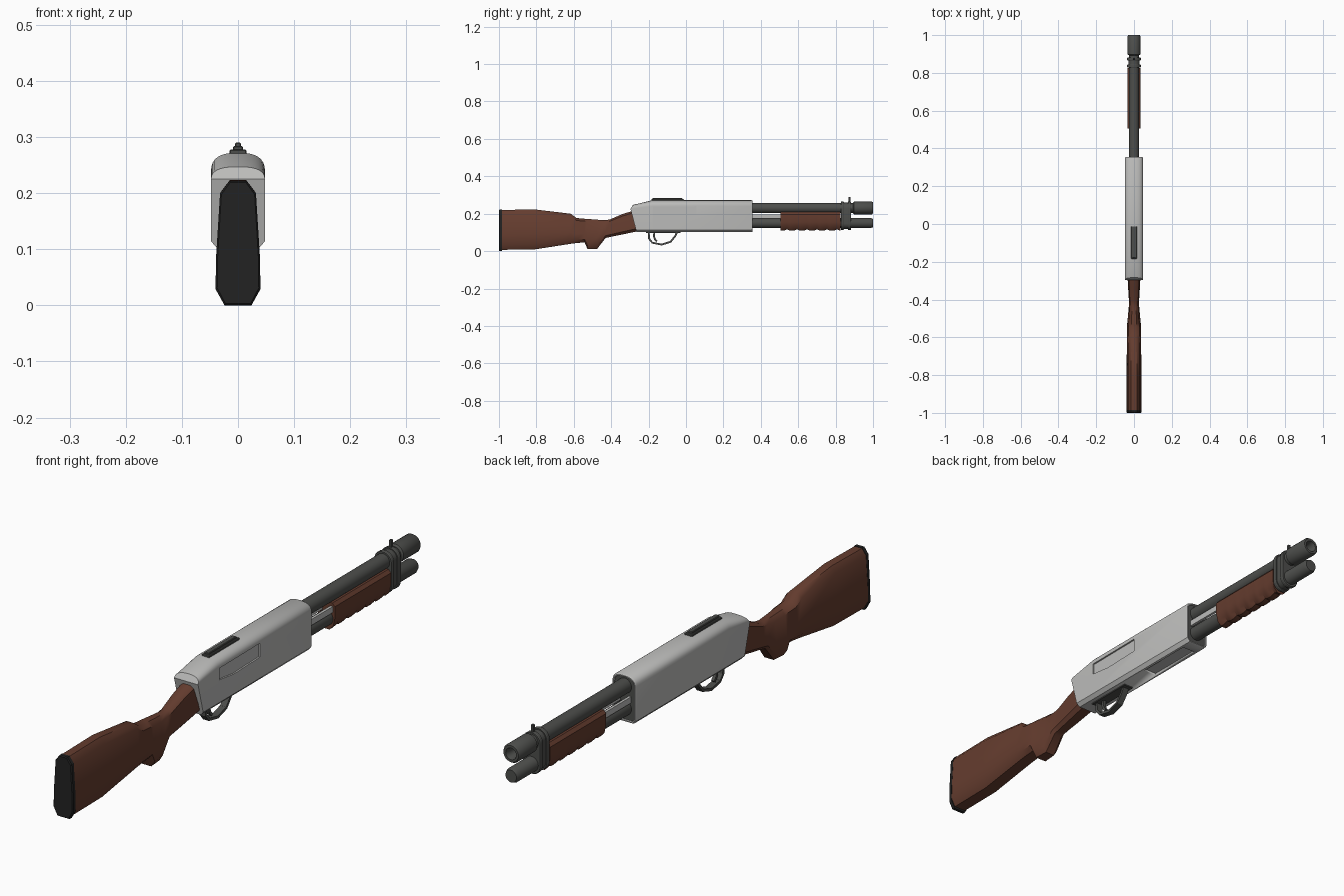
import bpy, bmesh, math
from mathutils import Vector

if "Cube" in bpy.data.objects:
    bpy.data.objects.remove(bpy.data.objects["Cube"])


def material(name, rgb):
    m = bpy.data.materials.new(name)
    m.diffuse_color = (*rgb, 1)
    m.use_nodes = True
    m.node_tree.nodes["Principled BSDF"].inputs["Base Color"].default_value = m.diffuse_color
    return m


STEEL = material("light steel", (0.50, 0.50, 0.49))
GUN = material("dark gunmetal", (0.075, 0.077, 0.072))
WOOD = material("brown wood", (0.13, 0.046, 0.028))
RUBBER = material("black rubber", (0.016, 0.016, 0.016))


def finish(name, bm, mats, angle=30):
    bmesh.ops.recalc_face_normals(bm, faces=bm.faces)
    me = bpy.data.meshes.new(name)
    bm.to_mesh(me)
    bm.free()
    for m in mats:
        me.materials.append(m)
    ob = bpy.data.objects.new(name, me)
    bpy.context.collection.objects.link(ob)
    bpy.ops.object.select_all(action='DESELECT')
    ob.select_set(True)
    bpy.context.view_layer.objects.active = ob
    bpy.ops.object.shade_smooth_by_angle(angle=math.radians(angle))
    return ob


def skin(bm, rings, caps=True, closed=False):
    """Join a series of equal point rings with quads."""
    vs = [[bm.verts.new(p) for p in r] for r in rings]
    n = len(vs[0])
    pairs = list(zip(vs, vs[1:])) + ([(vs[-1], vs[0])] if closed else [])
    for a, b in pairs:
        for i in range(n):
            j = (i + 1) % n
            bm.faces.new((a[i], a[j], b[j], b[i]))
    if caps and not closed:
        bm.faces.new(vs[0])
        bm.faces.new(vs[-1])
    return vs


def loft(name, rings, mat, angle=30):
    bm = bmesh.new()
    skin(bm, rings)
    return finish(name, bm, [mat], angle)


def mirrored(half, y):
    """Half outline (x, z) on the +x side -> full ring at y."""
    return [Vector((x, y, z)) for x, z in half] + \
           [Vector((-x, y, z)) for x, z in reversed(half)]


def lathe(name, profile, z, mat, n=24):
    rings = [[Vector((r * math.cos(2 * math.pi * i / n), y,
                      z + r * math.sin(2 * math.pi * i / n))) for i in range(n)]
             for r, y in profile]
    return loft(name, rings, mat, 35)


def box(name, lo, hi, mat, bevel=0.0):
    bm = bmesh.new()
    bmesh.ops.create_cube(bm, size=1)
    for v in bm.verts:
        v.co = Vector([a + (b - a) * (c + 0.5) for a, b, c in zip(lo, hi, v.co)])
    if bevel:
        bmesh.ops.bevel(bm, geom=bm.edges[:], offset=bevel, segments=1, affect='EDGES')
    return finish(name, bm, [mat])


# Receiver: slab sides, rounded crown, sloping rear
def receiver_half(side_top, crown):
    arc = [(0.048 * math.cos(t) ** 0.75, side_top + (crown - side_top) * math.sin(t) ** 0.85)
           for t in [math.pi / 2 * k / 8 for k in range(8)]]
    return [(0.036, 0.101), (0.048, 0.114)] + arc + [(0.004, crown)]


rear = mirrored(receiver_half(0.225, 0.247), 0)
for p in rear:
    p.y = -0.297 + (p.z - 0.225) * 0.6 if p.z > 0.225 else -0.265 - (p.z - 0.105) * 0.266
full = receiver_half(0.24, 0.272)
lip = [(x * 0.94, 0.185 + (z - 0.185) * 0.96) for x, z in full]
bm = bmesh.new()
vs = skin(bm, [rear, mirrored(full, -0.18), mirrored(full, 0.349), mirrored(lip, 0.356)], caps=False)
r = vs[0]
bm.faces.new(r[:3] + r[-3:])
bm.faces.new(r[2:-2])
front = bm.faces.new(vs[-1])
bmesh.ops.recalc_face_normals(bm, faces=bm.faces)
bmesh.ops.inset_region(bm, faces=[front], thickness=0.004)
bmesh.ops.inset_region(bm, faces=[front], thickness=0.001, depth=-0.006)
front.material_index = 1
receiver = finish("receiver", bm, [STEEL, GUN])

# Ejection port (right side) and loading port (underside)
port = [(-0.175, 0.238), (0.057, 0.24), (0.057, 0.19), (-0.09, 0.186), (-0.175, 0.196)]
cutters = [
    loft("ejection_port_cutter", [[Vector((x, y, z)) for y, z in port] for x in (0.042, 0.07)], STEEL),
    box("loading_port_cutter", (-0.027, 0.09, 0.08), (0.027, 0.31, 0.109), STEEL)]
for c in cutters:
    c.hide_render = True
    c.hide_viewport = True
    m = receiver.modifiers.new("port", 'BOOLEAN')
    m.operation = 'DIFFERENCE'
    m.object = c


# Stock: ten-sided loft (y, top, bottom, half width) with grip spur
SHAPE = [(0.6, 0), (1, 0.13), (0.98, 0.38), (0.8, 0.9), (0.38, 1)]


def stock_ring(y, top, bottom, w):
    return mirrored([(w * a, bottom + (top - bottom) * b) for a, b in SHAPE], y)


loft("stock", [stock_ring(*s) for s in (
    (-0.984, 0.220, 0.007, 0.039), (-0.81, 0.223, 0.009, 0.039), (-0.617, 0.200, 0.039, 0.038),
    (-0.585, 0.177, 0.043, 0.038), (-0.542, 0.173, 0.047, 0.037), (-0.527, 0.172, 0.011, 0.036),
    (-0.475, 0.168, 0.012, 0.031), (-0.43, 0.165, 0.070, 0.027), (-0.405, 0.170, 0.076, 0.027),
    (-0.34, 0.198, 0.089, 0.031), (-0.25, 0.226, 0.108, 0.036))], WOOD, 40)
loft("butt_pad", [stock_ring(*s) for s in (
    (-1.0, 0.219, 0.003, 0.037), (-0.996, 0.222, 0.0, 0.040), (-0.984, 0.222, 0.0, 0.040))], RUBBER)

# Barrel with hollow thicker muzzle, and magazine tube
lathe("barrel", [(0.027, 0.34), (0.027, 0.90)], 0.23, GUN)
lathe("muzzle", [(0.027, 0.893), (0.034, 0.898), (0.034, 0.994), (0.030, 1.0), (0.021, 1.0),
                 (0.017, 0.985), (0.015, 0.93)], 0.231, GUN)
lathe("magazine_tube", [(0.027, 0.34), (0.027, 0.988), (0.022, 1.0)], 0.15, GUN)

# Action bars beside the tube
for s, side in ((1, "right"), (-1, "left")):
    box("action_bar_" + side, (min(s * 0.016, s * 0.026), 0.345, 0.174),
        (max(s * 0.016, s * 0.026), 0.52, 0.196), STEEL)

# Pump grip with scalloped underside
PUMP = [(0.024, 0.208), (0.034, 0.197), (0.034, 0.155), (0.027, 0.124), (0.012, 0.109)]
rings = []
for i in range(19):
    k = (0.86 if i % 3 == 2 else 1.0)
    rings.append(mirrored([(x * (k if z < 0.15 else 1), 0.16 + (z - 0.16) * (k if z < 0.15 else 1))
                           for x, z in PUMP], 0.505 + 0.32 * i / 18))
loft("pump_grip", rings, WOOD, 35)


# Barrel clamp: two capsule-shaped bands on a slimmer core
def capsule(rad, y):
    n = 12
    return [Vector((rad * math.cos(math.pi * i / n), y, 0.229 + rad * math.sin(math.pi * i / n)))
            for i in range(n + 1)] + \
           [Vector((-rad * math.cos(math.pi * i / n), y, 0.149 - rad * math.sin(math.pi * i / n)))
            for i in range(n + 1)]


for name, rad, a, b in (("clamp_rear_band", 0.036, 0.828, 0.844),
                        ("clamp_front_band", 0.036, 0.866, 0.882),
                        ("clamp_core", 0.030, 0.835, 0.875)):
    loft(name, [capsule(rad - 0.002, a), capsule(rad, a + 0.003),
                capsule(rad, b - 0.003), capsule(rad - 0.002, b)], GUN)

# Sights
box("front_sight_post", (-0.005, 0.869, 0.255), (0.005, 0.880, 0.290), GUN, 0.0015)
box("rear_sight_base", (-0.015, -0.185, 0.262), (0.015, -0.012, 0.278), GUN, 0.002)
box("rear_sight_top", (-0.009, -0.180, 0.275), (0.009, -0.020, 0.284), GUN, 0.002)


# Trigger guard and trigger: flat straps swept along (y, z) paths
def strap(name, path, w, t, mat):
    pts = [Vector(p) for p in path]
    rings = []
    for i, p in enumerate(pts):
        d = (pts[min(i + 1, len(pts) - 1)] - pts[max(i - 1, 0)]).normalized()
        nrm = Vector((-d.y, d.x)) * t
        rings.append([Vector((sx * w, p.x + s * nrm.x, p.y + s * nrm.y))
                      for sx, s in ((1, 1), (1, -1), (-1, -1), (-1, 1))])
    return loft(name, rings, mat)


strap("trigger_guard", [(-0.200, 0.106), (-0.197, 0.066), (-0.180, 0.045), (-0.130, 0.035),
                        (-0.082, 0.050), (-0.058, 0.080), (-0.046, 0.106)], 0.012, 0.005, GUN)
strap("trigger", [(-0.168, 0.106), (-0.172, 0.080), (-0.165, 0.062), (-0.155, 0.052)],
      0.006, 0.005, GUN)
box("trigger_plate", (-0.020, -0.215, 0.097), (0.020, -0.03, 0.104), GUN, 0.001)
